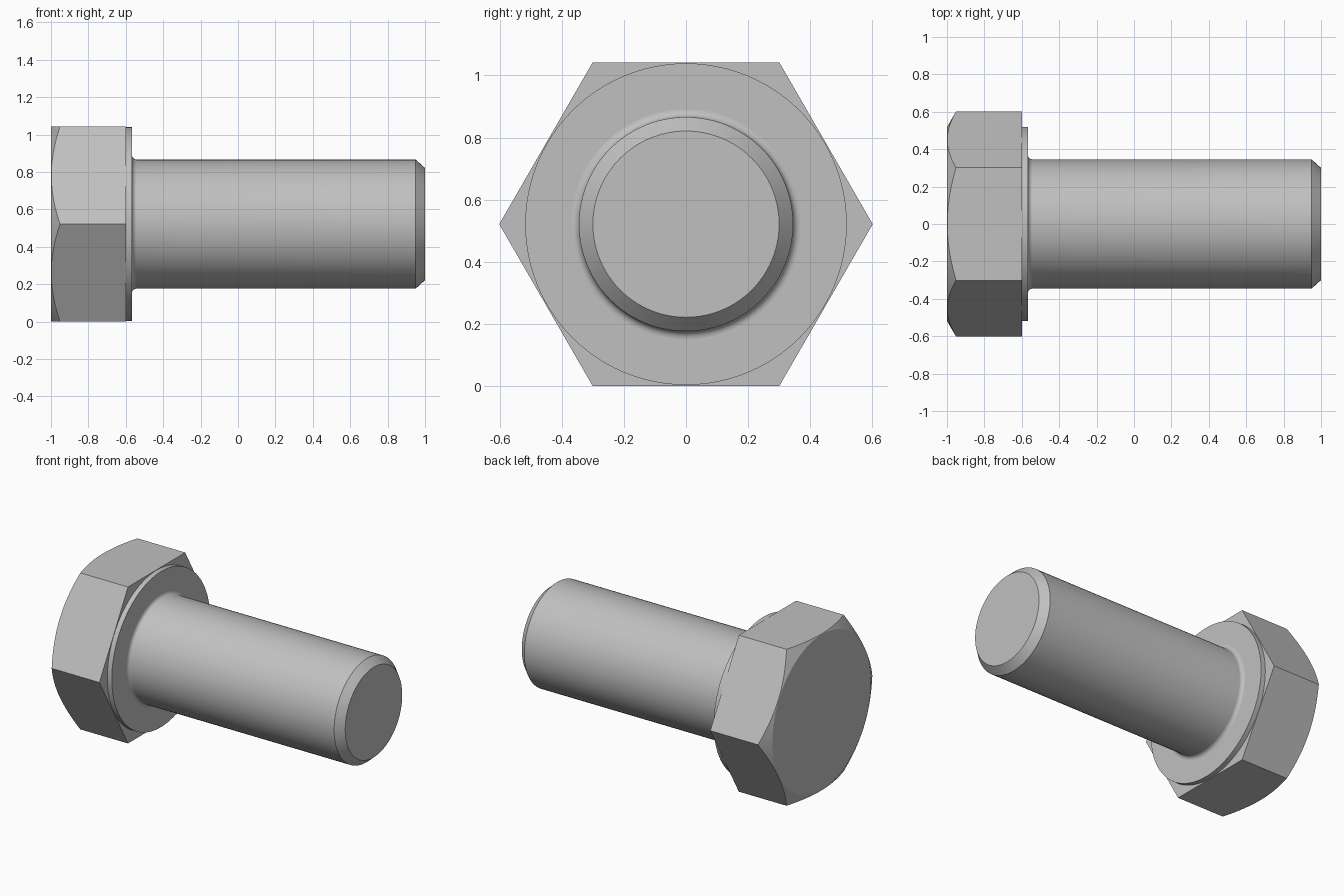
import bpy
import bmesh
from math import cos, sin, pi, radians, tan

SEGMENTS = 96
APOTHEM = 0.521          # half the width across flats
COLLAR = 0.518           # radius of end circle and washer face
SHANK = 0.345
FILLET = 0.025
HEAD_END, HEAD_BASE, SEAT = -1.0, -0.6, -0.567

cube = bpy.data.objects.get("Cube")
if cube:
    bpy.data.objects.remove(cube, do_unlink=True)

steel = bpy.data.materials.new("grey steel")
steel.use_nodes = True
grey = (0.53, 0.53, 0.53, 1)
steel.diffuse_color = grey
steel.node_tree.nodes["Principled BSDF"].inputs["Base Color"].default_value = grey


def hex_radius(a):
    return APOTHEM / cos(a % (pi / 3) - pi / 6)


def chamfer_x(a):
    return HEAD_END + (hex_radius(a) - COLLAR) * tan(radians(30))


def circle(x, r):
    return lambda a: (x, r)


def build(name, loops, cap_start=False, cap_end=False):
    """Skin loops around the x axis; each loop maps an angle to (x, radius)."""
    bm = bmesh.new()
    angles = [2 * pi * i / SEGMENTS for i in range(SEGMENTS)]
    rings = []
    for loop in loops:
        ring = []
        for a in angles:
            x, r = loop(a)
            ring.append(bm.verts.new((x, r * cos(a), APOTHEM + r * sin(a))))
        rings.append(ring)
    for low, high in zip(rings, rings[1:]):
        for i in range(SEGMENTS):
            j = (i + 1) % SEGMENTS
            bm.faces.new((low[i], low[j], high[j], high[i]))
    if cap_start:
        bm.faces.new(rings[0][::-1])
    if cap_end:
        bm.faces.new(rings[-1])
    mesh = bpy.data.meshes.new(name)
    bm.to_mesh(mesh)
    bm.free()
    mesh.materials.append(steel)
    obj = bpy.data.objects.new(name, mesh)
    bpy.context.collection.objects.link(obj)
    bpy.ops.object.select_all(action="DESELECT")
    obj.select_set(True)
    bpy.context.view_layer.objects.active = obj
    bpy.ops.object.shade_smooth_by_angle(angle=radians(25))


# Hexagonal head with a conical chamfer on its end
build("hex_head", [
    circle(HEAD_END, COLLAR),
    lambda a: (chamfer_x(a), hex_radius(a)),
    lambda a: (HEAD_BASE, hex_radius(a)),
    circle(HEAD_BASE, COLLAR),
], cap_start=True)

# Raised washer face under the head
build("washer_face", [
    circle(HEAD_BASE, COLLAR),
    circle(SEAT, COLLAR),
    circle(SEAT, SHANK + FILLET),
])

# Shank with a root fillet and a chamfered tip
fillet = [circle(SEAT + FILLET * (1 - cos(t)), SHANK + FILLET * (1 - sin(t)))
          for t in (pi / 2 * k / 6 for k in range(7))]
build("shank", fillet + [
    circle(0.95, SHANK),
    circle(1.0, 0.3),
], cap_end=True)
